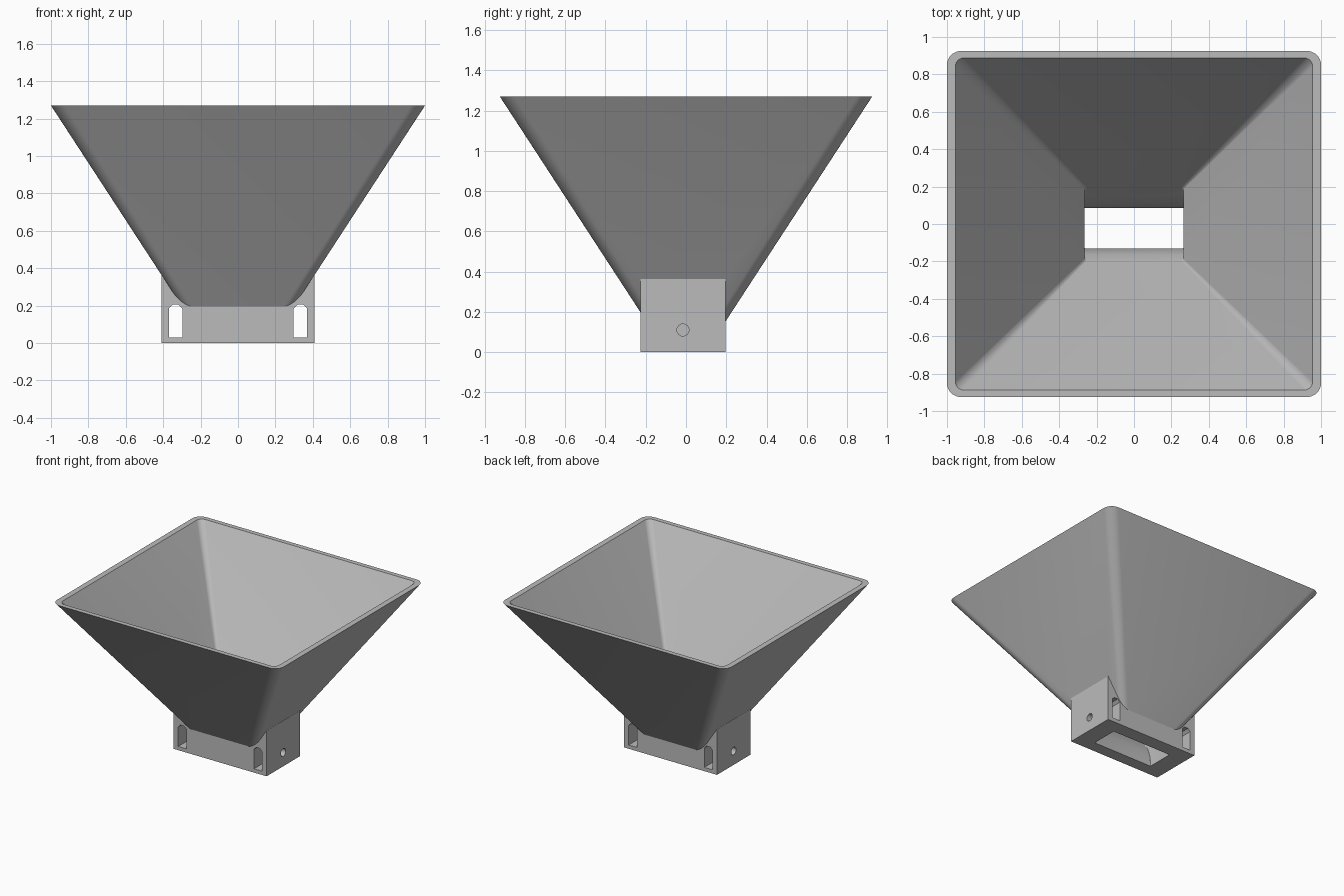
import bpy, bmesh, math
from mathutils import Matrix, Vector

cube = bpy.data.objects.get("Cube")
if cube:
    bpy.data.objects.remove(cube, do_unlink=True)

# Plain grey plastic
grey = bpy.data.materials.new("grey plastic")
grey.use_nodes = True
grey.diffuse_color = (0.5, 0.5, 0.5, 1)
grey.node_tree.nodes["Principled BSDF"].inputs["Base Color"].default_value = (0.5, 0.5, 0.5, 1)


def loop_of(x, y0, y1, r, z, steps=8):
    """Rounded rectangle outline at height z."""
    pts = []
    corners = [(x - r, y1 - r), (r - x, y1 - r), (r - x, y0 + r), (x - r, y0 + r)]
    for i, (cx, cy) in enumerate(corners):
        for s in range(steps + 1):
            a = math.pi / 2 * (i + s / steps)
            pts.append(Vector((cx + r * math.cos(a), cy + r * math.sin(a), z)))
    return pts


def loft(name, loops):
    """Closed solid through a stack of outlines."""
    bm = bmesh.new()
    rings = [[bm.verts.new(p) for p in loop] for loop in loops]
    n = len(rings[0])
    for low, high in zip(rings, rings[1:]):
        for i in range(n):
            j = (i + 1) % n
            bm.faces.new((low[i], low[j], high[j], high[i]))
    bm.faces.new(rings[0][::-1])
    bm.faces.new(rings[-1])
    bmesh.ops.recalc_face_normals(bm, faces=bm.faces)
    mesh = bpy.data.meshes.new(name)
    bm.to_mesh(mesh)
    bm.free()
    mesh.materials.append(grey)
    obj = bpy.data.objects.new(name, mesh)
    bpy.context.collection.objects.link(obj)
    return obj


def combine(target, other, operation):
    """Apply a boolean and discard the helper."""
    mod = target.modifiers.new("boolean", "BOOLEAN")
    mod.operation, mod.solver, mod.object = operation, "EXACT", other
    bpy.context.view_layer.objects.active = target
    bpy.ops.object.modifier_apply(modifier=mod.name)
    bpy.data.objects.remove(other, do_unlink=True)


TOP, SLOPE = 1.27, 0.652


def funnel_loop(x, y, r, z):
    d = (TOP - z) * SLOPE
    return loop_of(x - d, d - y, y - d, r, z)


# Flared hopper body
hopper = loft("hopper", [funnel_loop(1, 0.925, 0.05, 0.1),
                         funnel_loop(1, 0.925, 0.075, TOP)])

# Mounting block under the hopper
block = loft("mounting_block", [
    [Vector((x, y, z)) for x, y in ((0.41, 0.195), (-0.41, 0.195), (-0.41, -0.225), (0.41, -0.225))]
    for z in (0, 0.363)])
combine(hopper, block, "UNION")

# Hollow interior: flared mouth easing into a straight offset throat
throat = [(-0.02, -0.13, 0.085), (0.04, -0.13, 0.087), (0.08, -0.136, 0.1),
          (0.12, -0.147, 0.122), (0.16, -0.163, 0.15)]
loops = [loop_of(0.265, y0, y1, 0.004, z) for z, y0, y1 in throat]
loops += [funnel_loop(0.955, 0.888, 0.012, 0.212), funnel_loop(0.955, 0.888, 0.046, TOP + 0.02)]
combine(hopper, loft("hollow", loops), "DIFFERENCE")

# Nut slots and screw holes at both ends of the block
slot = [(0.298, 0.03), (0.37, 0.03), (0.37, 0.185), (0.35, 0.206), (0.318, 0.206), (0.298, 0.185)]
for side in (-1, 1):
    cutter = loft("nut_slot", [[Vector((side * x, y, z)) for x, z in slot] for y in (-0.3, 0.3)])
    combine(hopper, cutter, "DIFFERENCE")
    circle = [(0.03 * math.cos(a), 0.03 * math.sin(a))
              for a in (math.tau * i / 32 for i in range(32))]
    cutter = loft("screw_hole", [[Vector((side * x, u - 0.015, v + 0.11)) for u, v in circle]
                                 for x in (0.33, 0.45)])
    combine(hopper, cutter, "DIFFERENCE")

# Smooth rounded corners, crisp edges
bpy.ops.object.select_all(action="DESELECT")
hopper.select_set(True)
bpy.context.view_layer.objects.active = hopper
bpy.ops.object.shade_smooth_by_angle(angle=math.radians(25))
